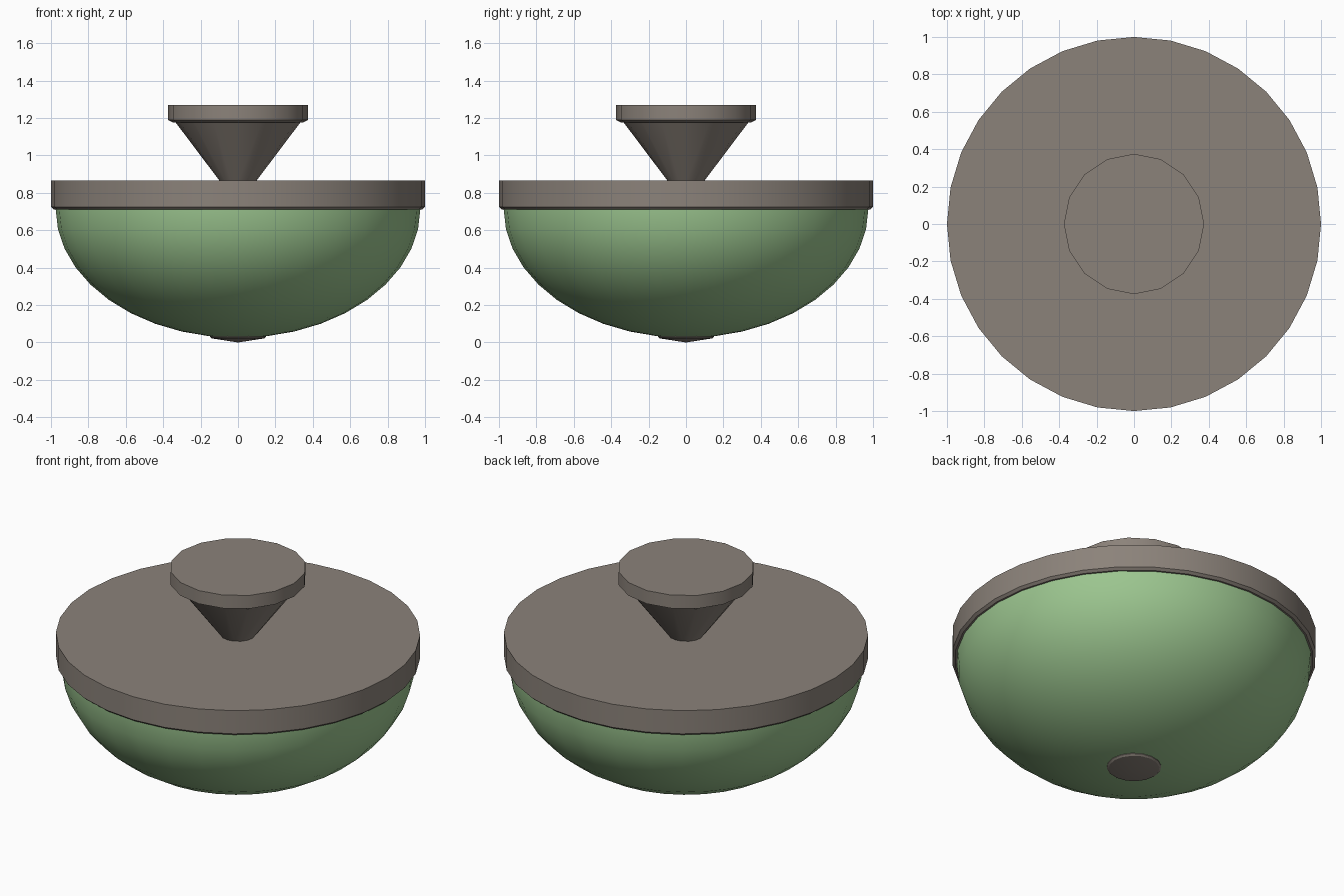
import bpy
import math

cube = bpy.data.objects.get("Cube")
if cube:
    bpy.data.objects.remove(cube, do_unlink=True)


def make_material(name, colour):
    mat = bpy.data.materials.new(name)
    mat.use_nodes = True
    mat.diffuse_color = colour
    mat.node_tree.nodes["Principled BSDF"].inputs["Base Color"].default_value = colour
    return mat


def lathe(name, profile, sides, mat):
    """Spin (radius, height) points, bottom to top, around z; zero radius makes a pole."""
    verts, rings, faces = [], [], []
    for r, z in profile:
        count = sides if r > 0 else 1
        rings.append([len(verts) + i for i in range(count)])
        for i in range(count):
            a = 2 * math.pi * i / sides
            verts.append((r * math.cos(a), r * math.sin(a), z))
    for low, high in zip(rings, rings[1:]):
        for i in range(sides):
            j = (i + 1) % sides
            if len(low) == 1:
                faces.append((low[0], high[j], high[i]))
            else:
                faces.append((low[i], low[j], high[j], high[i]))
    # Flat end caps
    if len(rings[0]) > 1:
        faces.append(rings[0][::-1])
    faces.append(rings[-1])
    mesh = bpy.data.meshes.new(name)
    mesh.from_pydata(verts, [], faces)
    mesh.materials.append(mat)
    obj = bpy.data.objects.new(name, mesh)
    bpy.context.collection.objects.link(obj)
    bpy.ops.object.select_all(action='DESELECT')
    obj.select_set(True)
    bpy.context.view_layer.objects.active = obj
    bpy.ops.object.shade_smooth_by_angle(angle=math.radians(30))
    return obj


metal = make_material("warm grey metal", (0.26, 0.225, 0.195, 1))
glass = make_material("green glass", (0.33, 0.56, 0.275, 1))

# Half-ellipsoid glass bowl
steps = 10
bowl = [(0.975 * math.sin(math.pi / 2 * k / steps),
         0.715 - 0.69 * math.cos(math.pi / 2 * k / steps)) for k in range(steps + 1)]
lathe("glass_bowl", bowl + [(0.975, 0.75)], 32, glass)

# Wide rim with a small lower chamfer
lathe("rim", [(0.985, 0.712), (1.0, 0.725), (1.0, 0.865)], 32, metal)

# Flared stem and ceiling plate
lathe("stem", [(0.095, 0.86), (0.34, 1.185)], 16, metal)
lathe("ceiling_plate", [(0.345, 1.175), (0.375, 1.19), (0.375, 1.27)], 16, metal)

# Shallow pointed finial under the bowl
lathe("finial", [(0, 0), (0.14, 0.022), (0.15, 0.03), (0.15, 0.045)], 16, metal)
